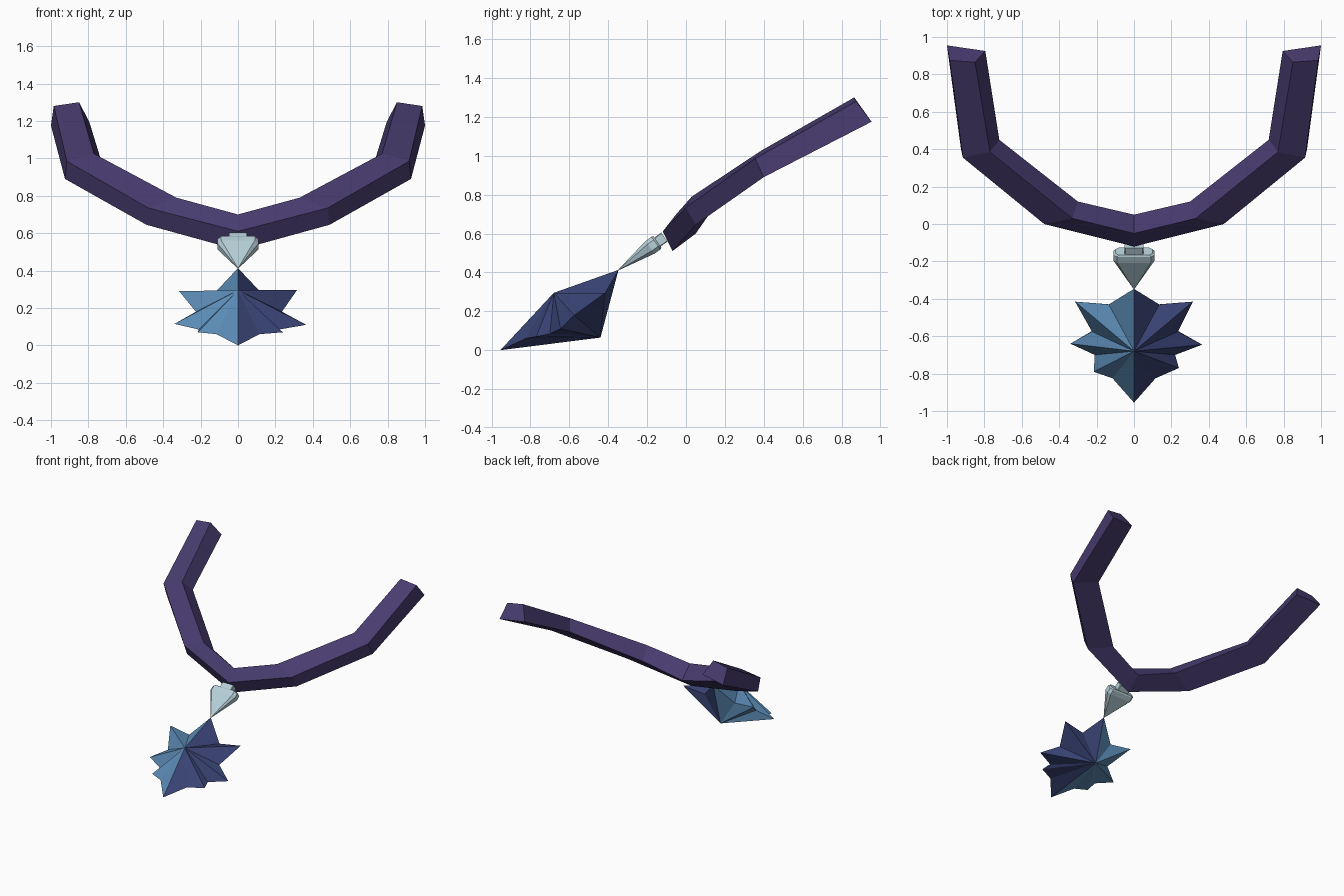
import bpy, bmesh
from mathutils import Vector

if "Cube" in bpy.data.objects:
    bpy.data.objects.remove(bpy.data.objects["Cube"])


def material(name, rgb):
    m = bpy.data.materials.new(name)
    m.diffuse_color = (*rgb, 1)
    m.use_nodes = True
    m.node_tree.nodes["Principled BSDF"].inputs["Base Color"].default_value = m.diffuse_color
    return m


purple = material("dark_purple", (0.065, 0.045, 0.160))
silver = material("pale_silver", (0.470, 0.630, 0.690))
blue = material("steel_blue", (0.107, 0.262, 0.470))
navy = material("navy", (0.042, 0.058, 0.180))


def finish(name, bm, mats, rule=None):
    bmesh.ops.recalc_face_normals(bm, faces=bm.faces)
    if rule:
        for f in bm.faces:
            f.material_index = rule(f)
    me = bpy.data.meshes.new(name)
    bm.to_mesh(me)
    bm.free()
    for m in mats:
        me.materials.append(m)
    ob = bpy.data.objects.new(name, me)
    bpy.context.collection.objects.link(ob)
    return ob


def skin(bm, sections):
    """Bridge rings of points and cap both ends."""
    rings = [[bm.verts.new(p) for p in s] for s in sections]
    n = len(rings[0])
    for a, b in zip(rings, rings[1:]):
        for i in range(n):
            j = (i + 1) % n
            bm.faces.new((a[i], a[j], b[j], b[i]))
    bm.faces.new(rings[0])
    bm.faces.new(rings[-1])


# Neck band: four-sided sections from the centre to the right end
half = [
    [(0, -.05, .70), (0, -.12, .61), (0, -.07, .51), (0, .05, .60)],
    [(.33, .03, .79), (.48, 0, .735), (.49, .05, .645), (.30, .12, .70)],
    [(.77, .385, 1.025), (.915, .355, .985), (.925, .40, .89), (.72, .45, .95)],
    [(.85, .865, 1.30), (.985, .875, 1.28), (1.0, .955, 1.175), (.795, .925, 1.195)],
]
left = [[(-x, y, z) for x, y, z in s] for s in reversed(half[1:])]
bm = bmesh.new()
skin(bm, left + half)
finish("neck_band", bm, [purple])

# Connector: flattened cone and clip along one slanted axis
tip = Vector((0, -.347, .413))
d = Vector((0, .813, .582))
u = Vector((0, -.582, .813))


def ring(s, w, t, c):
    """Chamfered rectangle at distance s, half width w, half thickness t."""
    pts = [(w, t - c), (w - c, t), (c - w, t), (-w, t - c),
           (-w, c - t), (c - w, -t), (w - c, -t), (w, c - t)]
    return [tip + d * s + Vector((1, 0, 0)) * x + u * y for x, y in pts]


bm = bmesh.new()
skin(bm, [ring(0, .002, .002, .0008), ring(.20, .11, .04, .02),
          ring(.237, .11, .04, .02), ring(.247, .10, .034, .017)])
finish("connector_cone", bm, [silver])
bm = bmesh.new()
skin(bm, [ring(.24, .05, .028, .004), ring(.29, .05, .028, .004)])
finish("connector_clip", bm, [silver])

# Star pendant: rim of points and valleys joined to a front and a back peak
rim = [(0, -.347, .413),
       (.135, -.43, .27), (.315, -.415, .295),
       (.235, -.575, .18), (.365, -.645, .11),
       (.22, -.70, .085), (.24, -.77, .07),
       (.115, -.825, .06), (0, -.955, 0),
       (-.115, -.825, .06), (-.215, -.79, .07),
       (-.21, -.70, .085), (-.34, -.64, .115),
       (-.225, -.575, .18), (-.315, -.415, .29),
       (-.135, -.43, .27)]
bm = bmesh.new()
vs = [bm.verts.new(p) for p in rim]
front = bm.verts.new((0, -.68, .295))
back = bm.verts.new((0, -.44, .065))
for a, b in zip(vs, vs[1:] + vs[:1]):
    bm.faces.new((a, b, front))
    bm.faces.new((b, a, back))
finish("star_pendant", bm, [blue, navy],
       lambda f: 1 if f.calc_center_median().x > 0 else 0)
